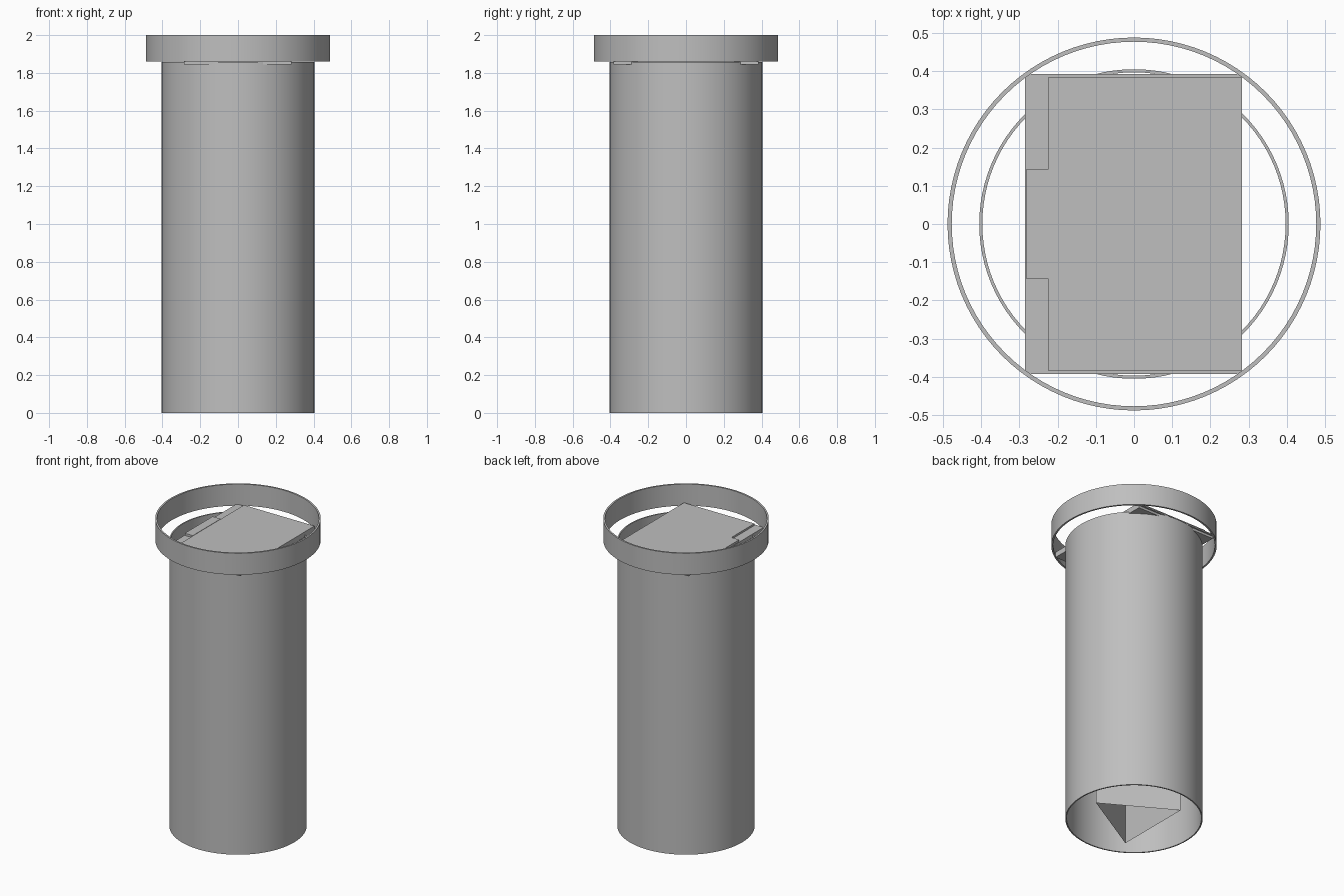
import bpy, bmesh, math

if "Cube" in bpy.data.objects:
    bpy.data.objects.remove(bpy.data.objects["Cube"])

grey = bpy.data.materials.new("plain grey")
grey.diffuse_color = (0.52, 0.52, 0.52, 1)
grey.use_nodes = True
grey.node_tree.nodes["Principled BSDF"].inputs["Base Color"].default_value = grey.diffuse_color


def finish(name, bm):
    bmesh.ops.recalc_face_normals(bm, faces=bm.faces)
    mesh = bpy.data.meshes.new(name)
    bm.to_mesh(mesh)
    bm.free()
    mesh.materials.append(grey)
    obj = bpy.data.objects.new(name, mesh)
    bpy.context.collection.objects.link(obj)
    return obj


def pipe(name, outer, inner, z0, z1, sides=96):
    """Open round pipe with a wall between two radii."""
    bm = bmesh.new()
    profile = [(outer, z0), (outer, z1), (inner, z1), (inner, z0)]
    rings = []
    for r, z in profile:
        rings.append([bm.verts.new((r * math.cos(2 * math.pi * i / sides),
                                    r * math.sin(2 * math.pi * i / sides), z))
                      for i in range(sides)])
    for k in range(4):
        a, b = rings[k], rings[(k + 1) % 4]
        for i in range(sides):
            j = (i + 1) % sides
            bm.faces.new((a[i], a[j], b[j], b[i]))
    obj = finish(name, bm)
    bpy.ops.object.select_all(action='DESELECT')
    obj.select_set(True)
    bpy.context.view_layer.objects.active = obj
    bpy.ops.object.shade_smooth_by_angle(angle=math.radians(30))


def box(name, x0, x1, half_y, z0, z1):
    bm = bmesh.new()
    bmesh.ops.create_cube(bm, size=1)
    for v in bm.verts:
        v.co = (x1 if v.co.x > 0 else x0,
                half_y if v.co.y > 0 else -half_y,
                z1 if v.co.z > 0 else z0)
    finish(name, bm)


# Round body and the wider collar floating above it
pipe("body_tube", 0.405, 0.397, 0.0, 1.858)
pipe("top_collar", 0.488, 0.477, 1.86, 2.0)

# Rectangular lid: lower lip, base plate, cover panel and side tab
box("lid_lip", -0.285, 0.283, 0.383, 1.845, 1.86)
box("lid_base", -0.285, 0.283, 0.393, 1.86, 1.868)
box("lid_cover", -0.225, 0.283, 0.383, 1.868, 1.88)
box("lid_tab", -0.283, -0.225, 0.143, 1.868, 1.882)

# Open three-sided liner standing inside the body
bm = bmesh.new()
corners = [(0.292 * math.cos(math.radians(a)), 0.292 * math.sin(math.radians(a)))
           for a in (0, 120, 240)]
low = [bm.verts.new((x, y, 0.0)) for x, y in corners]
high = [bm.verts.new((x, y, 1.845)) for x, y in corners]
for i in range(3):
    j = (i + 1) % 3
    bm.faces.new((low[i], low[j], high[j], high[i]))
finish("triangular_liner", bm)
